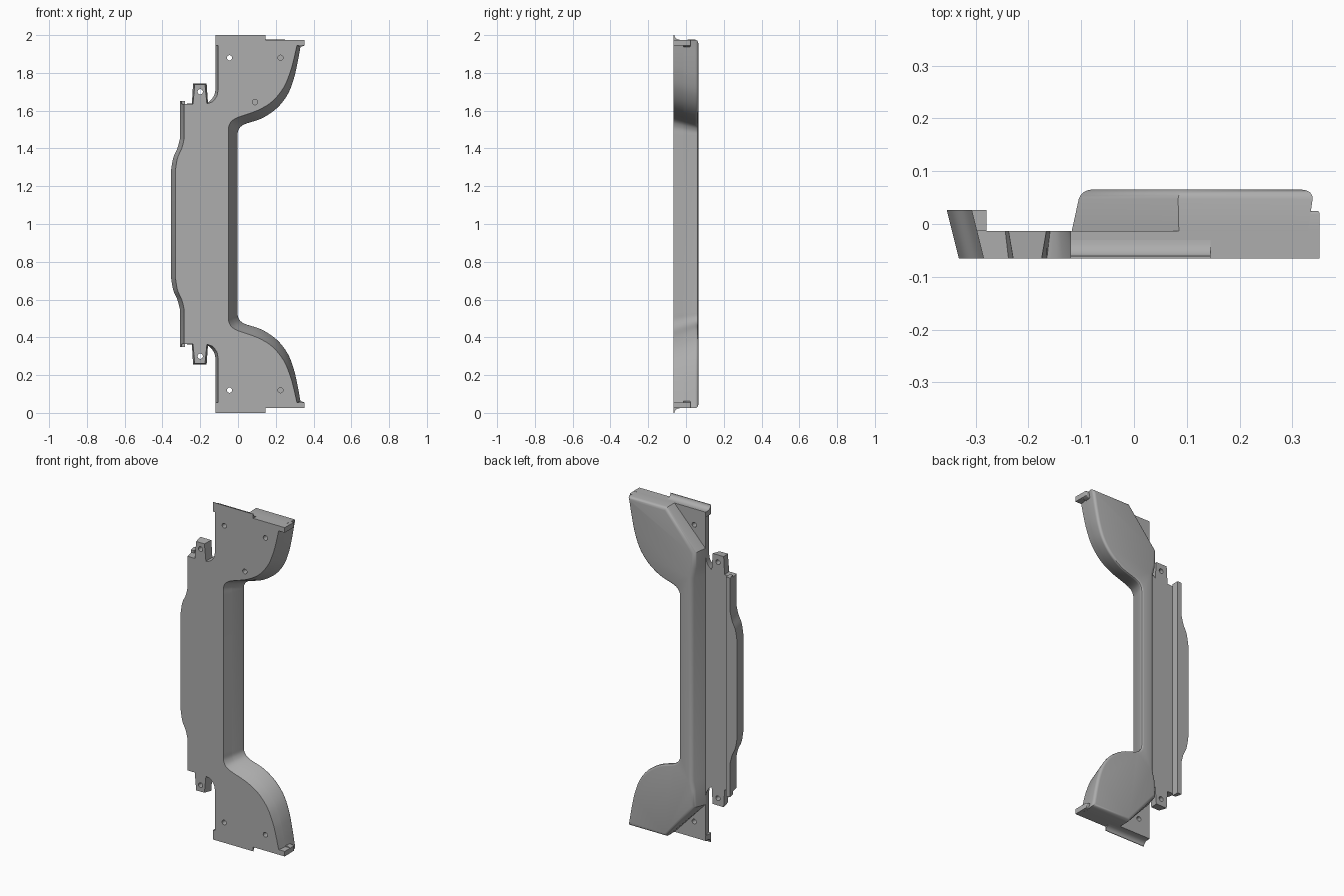
import bpy, bmesh, math
from mathutils import Vector

old = bpy.data.objects.get("Cube")
if old:
    bpy.data.objects.remove(old, do_unlink=True)

GREY = (0.42, 0.42, 0.42, 1)
mat = bpy.data.materials.new("mid grey")
mat.use_nodes = True
mat.diffuse_color = GREY
mat.node_tree.nodes["Principled BSDF"].inputs["Base Color"].default_value = GREY

FRONT, STEP, BACK, LIP = -0.065, -0.013, 0.065, 0.027


def spline(pts, steps=5):
    """Smooth curve through the given points."""
    p = [Vector(q) for q in pts]
    p = [2 * p[0] - p[1]] + p + [2 * p[-1] - p[-2]]
    out = []
    for a, b, c, d in zip(p, p[1:], p[2:], p[3:]):
        for i in range(steps):
            t = i / steps
            out.append(0.5 * (2 * b + (c - a) * t + (2 * a - 5 * b + 4 * c - d) * t * t
                              + (3 * b - a - 3 * c + d) * t ** 3))
    return [tuple(v) for v in out] + [tuple(p[-2])]


def blend(a, b, t):
    return [tuple(Vector(p).lerp(Vector(q), t)) for p, q in zip(a, b)]


def shift(pts, dx):
    return [(x + dx, z) for x, z in pts]


def mirrored(half):
    """Close an upper half outline with its reflection about mid height."""
    return half + [(x, 2 - z) for x, z in reversed(half)]


def finish(bm, name):
    bmesh.ops.recalc_face_normals(bm, faces=bm.faces)
    mesh = bpy.data.meshes.new(name)
    bm.to_mesh(mesh)
    bm.free()
    ob = bpy.data.objects.new(name, mesh)
    bpy.context.collection.objects.link(ob)
    mesh.materials.append(mat)
    return ob


def loft(name, y0, ring0, y1, ring1, bevel=0):
    """Solid between a front outline and a back outline."""
    bm = bmesh.new()
    a = [bm.verts.new((x, y0, z)) for x, z in ring0]
    b = [bm.verts.new((x, y1, z)) for x, z in ring1]
    n = len(a)
    bm.faces.new(a)
    cap = bm.faces.new(b)
    for i in range(n):
        j = (i + 1) % n
        bm.faces.new((a[i], a[j], b[j], b[i]))
    bmesh.ops.recalc_face_normals(bm, faces=bm.faces)
    if bevel:
        bmesh.ops.bevel(bm, geom=list(cap.edges), offset=bevel, segments=4,
                        profile=0.5, affect='EDGES', clamp_overlap=True)
    return finish(bm, name)


# Shared sloping walls: inner curve and outer edge, front and back
curve_front = spline([(-.05, 1.47), (-.048, 1.52), (-.015, 1.558), (.1, 1.6), (.18, 1.648),
                      (.24, 1.72), (.275, 1.8), (.295, 1.87), (.312, 1.945)])
curve_back = spline([(.003, 1.46), (.008, 1.495), (.037, 1.523), (.13, 1.555), (.21, 1.61),
                     (.265, 1.68), (.297, 1.76), (.318, 1.85), (.335, 1.945)])
curve_step = blend(curve_front, curve_back, 0.4)
edge_front = [(-.285, 1.635)] + spline([(-.285, 1.45), (-.298, 1.4), (-.32, 1.35), (-.332, 1.28)])
edge_step = shift(edge_front, -.013)
edge_back = shift(edge_front, -.023)

# Flat front plate with ear tabs and corner notches
tip = [(.352, 1.945), (.352, 1.975), (-.12, 1.975), (-.12, 1.945)]
plate_front = (curve_front + tip + [(-.105, 1.944)]
               + spline([(-.105, 1.71), (-.113, 1.675), (-.135, 1.648), (-.16, 1.638)])
               + [(-.165, 1.638), (-.175, 1.738), (-.229, 1.738), (-.238, 1.635)] + edge_front)
plate_back = (curve_step + tip + [(-.119, 1.944)]
              + spline([(-.119, 1.71), (-.125, 1.685), (-.14, 1.66), (-.157, 1.645)])
              + [(-.159, 1.642), (-.166, 1.743), (-.238, 1.743), (-.244, 1.638)] + edge_step)
plate = loft("front_plate", FRONT, mirrored(plate_front), STEP, mirrored(plate_back))

# Screw holes through the plate
bm = bmesh.new()
for x, z in [(-.2, 1.7), (-.045, 1.88), (.225, 1.88), (.09, 1.645)]:
    for h in (z, 2 - z):
        made = bmesh.ops.create_cone(bm, cap_ends=True, segments=24, radius1=.014,
                                     radius2=.014, depth=.2)["verts"]
        for v in made:
            v.co = (v.co.x + x, v.co.z, v.co.y + h)
cutter = finish(bm, "hole_cutter")
cutter.hide_render = True
mod = plate.modifiers.new("holes", 'BOOLEAN')
mod.operation = 'DIFFERENCE'
mod.solver = 'EXACT'
mod.object = cutter
bpy.context.view_layer.objects.active = plate
bpy.ops.object.modifier_apply(modifier=mod.name)
bpy.data.objects.remove(cutter, do_unlink=True)

# Raised back rail with flared ends and clipped corners
rail_base = curve_step + [(.33, 1.975), (.085, 1.975), (-.118, 1.76), (-.118, 1.66), (-.118, 1.6)]
rail_back = curve_back + [(.341, 1.975), (.085, 1.975), (-.1, 1.755), (-.095, 1.66), (-.08, 1.6)]
rail = loft("back_rail", STEP, mirrored(rail_base), BACK, mirrored(rail_back), bevel=.018)

# Outer side lip
inner = [(-.28, 1.65)]
lip_base = inner + [(edge_step[0][0], 1.65)] + edge_step[1:]
lip_back = inner + [(edge_back[0][0], 1.65)] + edge_back[1:]
loft("side_lip", STEP, mirrored(lip_base), LIP, mirrored(lip_back))

# Small end blocks and coved end flanges, top and bottom
cove = [(FRONT, 1.97), (FRONT, 2.0)]
cove += [(-.03 - .031 * math.cos(a), 2.0 - .025 * math.sin(a))
         for a in (i * math.pi / 12 for i in range(7))] + [(-.03, 1.97)]
for label, flip in (("upper", False), ("lower", True)):
    def place(z):
        return 2 - z if flip else z
    block = [(x, place(z)) for x, z in
             [(.3, 1.974), (.3, 1.94), (.335, 1.938), (.352, 1.945), (.352, 1.974)]]
    loft(label + "_end_block", STEP, block, .025, block, bevel=.006)
    bm = bmesh.new()
    ends = [[bm.verts.new((x, y, place(z))) for y, z in cove] for x in (-.12, .145)]
    for ring in ends:
        bm.faces.new(ring)
    for i in range(len(cove)):
        j = (i + 1) % len(cove)
        bm.faces.new((ends[0][i], ends[0][j], ends[1][j], ends[1][i]))
    finish(bm, label + "_end_flange")

# Smooth curved walls, crisp edges
bpy.ops.object.select_all(action='DESELECT')
for ob in bpy.context.scene.objects:
    if ob.type == 'MESH':
        ob.select_set(True)
        bpy.context.view_layer.objects.active = ob
bpy.ops.object.shade_smooth_by_angle(angle=math.radians(32))
